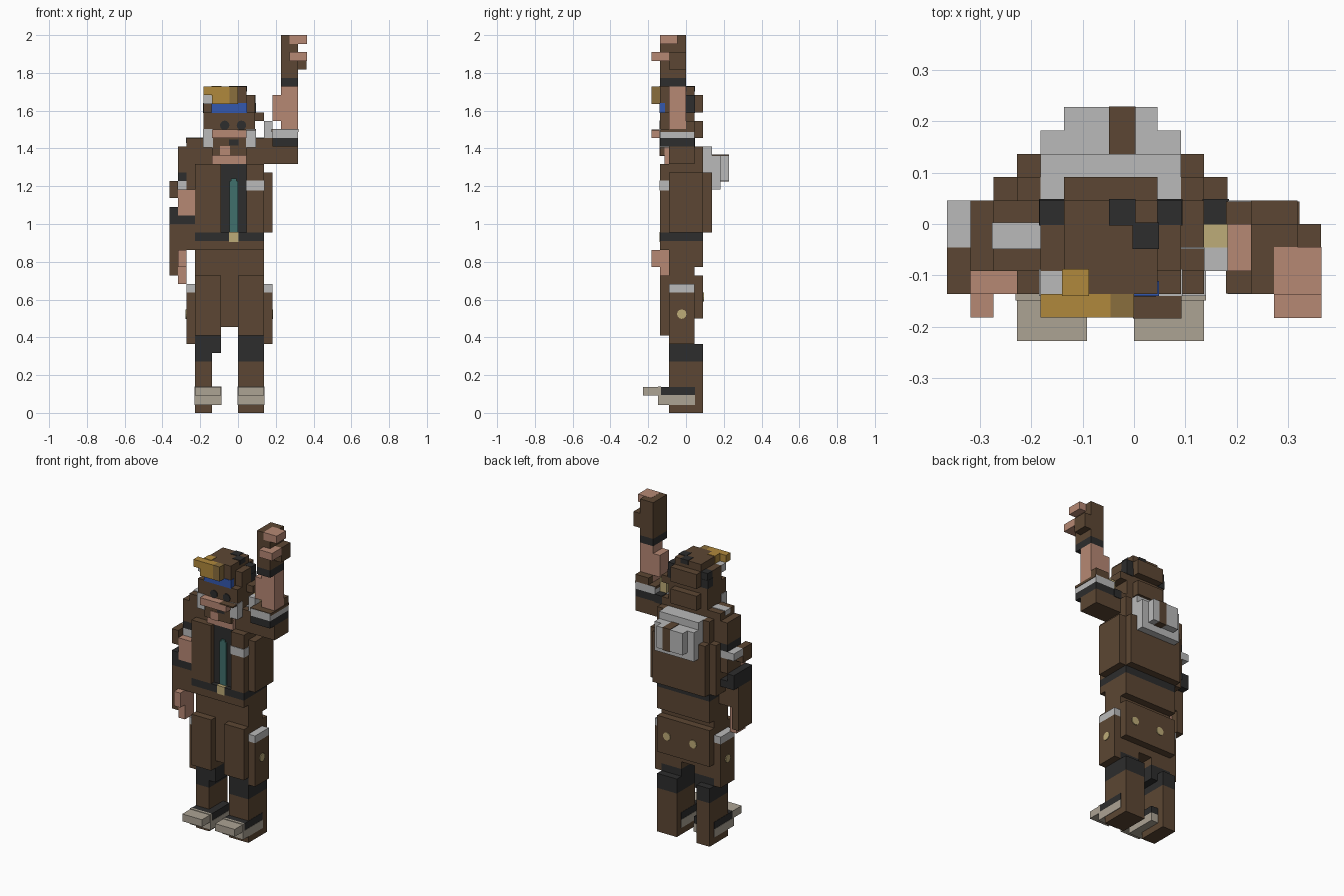
import bpy, bmesh, math
from mathutils import Matrix, Vector

if "Cube" in bpy.data.objects:
    bpy.data.objects.remove(bpy.data.objects["Cube"])

UNIT = 2 / 44          # one block of the figure
PAINT = 0.07           # lift of painted areas, in blocks

COLOURS = dict(
    brown=(.107, .062, .033), skin=(.468, .246, .174), black=(.026, .026, .026),
    silver=(.491, .491, .491), stone=(.413, .366, .296), gold=(.434, .25, .045),
    dark_gold=(.254, .156, .048), blue=(.034, .098, .429), teal=(.051, .162, .15),
    pale_yellow=(.515, .413, .188))
materials = {}
for label, rgb in COLOURS.items():
    mat = bpy.data.materials.new(label)
    mat.use_nodes = True
    mat.diffuse_color = (*rgb, 1)
    mat.node_tree.nodes["Principled BSDF"].inputs["Base Color"].default_value = (*rgb, 1)
    materials[label] = mat


def finish(name, colour, bm):
    mesh = bpy.data.meshes.new(name)
    bm.to_mesh(mesh)
    bm.free()
    mesh.materials.append(materials[colour])
    bpy.context.collection.objects.link(bpy.data.objects.new(name, mesh))


def box(name, colour, x, y, z, grow=0.0):
    """Block between block-grid limits, optionally swollen a little."""
    spans = (x, y, z)
    centre = Vector([(a + b) / 2 for a, b in spans]) * UNIT
    size = Vector([b - a + 2 * grow for a, b in spans]) * UNIT
    bm = bmesh.new()
    bmesh.ops.create_cube(bm, size=1, matrix=Matrix.Translation(centre) @ Matrix.Diagonal((*size, 1)))
    finish(name, colour, bm)


def paint(name, colour, x, y, z):
    box(name, colour, x, y, z, PAINT)


def pair(name, colour, x, y, z, grow=0.0):
    """Left block and its mirror image across the body's middle plane."""
    box("left_" + name, colour, x, y, z, grow)
    box("right_" + name, colour, (-2 - x[1], -2 - x[0]), y, z, grow)


def button(name, colour, at, axis):
    """Thin round plate facing along the axis."""
    turn = Vector((0, 0, 1)).rotation_difference(Vector(axis)).to_matrix().to_4x4()
    bm = bmesh.new()
    bmesh.ops.create_cone(bm, cap_ends=True, segments=12, radius1=UNIT * .55, radius2=UNIT * .55,
                          depth=UNIT * .2, matrix=Matrix.Translation(Vector(at) * UNIT) @ turn)
    finish(name, colour, bm)


# Legs and shoes
box("left_lower_leg", "brown", (0, 3), (-2, 2), (0, 6))
box("right_lower_leg", "brown", (-5, -3), (-2, 2), (0, 6))
box("left_knee", "black", (0, 3), (-2, 2), (6, 8))
box("right_knee", "black", (-5, -3), (-2, 2), (6, 8))
pair("thigh_band", "black", (0, 3), (-2, 1), (7, 9))
pair("shoe_toe", "stone", (0, 3), (-5, -3), (2, 3))
pair("shoe_sole", "stone", (0, 3), (-3, 1), (1, 2), PAINT)
pair("shoe_upper", "black", (0, 3), (-3, 1), (2, 3), PAINT / 2)
pair("shoe_tongue", "stone", (0, 3), (-3.2, -3), (1, 3), PAINT)

# Hips and coat skirt
box("hip_core", "brown", (-5, 3), (-2, 1), (10, 17))
pair("front_flap", "brown", (0, 3), (-3, -2), (9, 16))
pair("thigh", "brown", (0, 3), (-2, 1), (9, 10))
pair("side_flap", "brown", (3, 4), (-2, 1), (8, 14))
pair("pocket_trim", "silver", (3, 4), (-2, 1), (14, 15))
box("back_flap", "brown", (-5, 3), (1, 2), (11, 16))
box("pelvis", "brown", (-5, 3), (-2, 2), (17, 20))
box("front_waist", "brown", (-5, 3), (-3, -2), (19, 20))
button("left_side_button", "pale_yellow", (4, -.5, 11.5), (1, 0, 0))
button("right_side_button", "pale_yellow", (-6, -.5, 11.5), (-1, 0, 0))
for side, x in (("left", 1.5), ("right", -2.5)):
    button(side + "_back_button", "pale_yellow", (x, 2, 13.5), (0, 1, 0))

# Torso, shirt and belt
box("belt", "black", (-5, 3), (-3, 2), (20, 21))
paint("buckle", "pale_yellow", (-1, 0), (-3, -2), (20, 21))
box("torso", "brown", (-5, 3), (-2, 2), (21, 29))
box("shirt", "black", (-2, 1), (-2.4, -2), (21, 29))
box("tie", "teal", (-1, 0), (-2.6, -2.4), (21, 27))
box("tie_knot", "teal", (-.8, -.2), (-2.6, -2.4), (27, 27.3))
box("right_lapel", "brown", (-5, -2), (-3, -2), (21, 29))
box("left_lapel", "brown", (1, 3), (-3, -2), (21, 29))
paint("chest_badge", "silver", (1, 3), (-3, -2), (26, 27))
pair("side_panel", "brown", (3, 4), (-2, 2), (21, 28))
box("back_panel", "brown", (-5, 3), (2, 3), (21, 28))
box("shoulders", "brown", (-6, 4), (-2, 1), (29, 32))
box("upper_back", "brown", (-5, 3), (1, 2), (29, 31))
paint("shoulder_mark", "silver", (-6, -4), (-1, 0), (31.5, 32))

# Hood hanging on the back
box("hood_collar", "silver", (-4, 2), (1, 3), (28, 31))
box("hood", "silver", (-4, 2), (3, 4), (26, 30))
box("hood_outer", "silver", (-3, 1), (4, 5), (27, 30))
paint("hood_stripe", "brown", (-1, 0), (3, 4.95), (27, 30))

# Lowered right arm
box("right_upper_arm", "brown", (-7, -5), (-2, 1), (28, 31))
box("right_sleeve_band", "black", (-7, -5), (-2, 1), (27, 28))
box("right_cuff", "silver", (-7, -5), (-2, 1), (26, 27))
box("right_cuff_side", "silver", (-8, -7), (-1, 1), (26, 27))
box("right_elbow_knob", "brown", (-8, -7), (-3, -1), (25, 27))
box("right_elbow", "brown", (-7, -5), (-2, 1), (24, 26))
box("right_forearm_skin", "skin", (-7, -5), (-3, -2), (23, 26))
box("right_glove_band", "black", (-7, -5), (-3, 1), (22, 23))
box("right_glove_side", "black", (-8, -7), (-3, 1), (22, 24))
box("right_glove", "brown", (-8, -5), (-3, 0), (19, 22))
box("right_glove_back", "brown", (-8, -7), (-3, 0), (16, 19))
box("right_fingers", "skin", (-7, -6), (-3, -1), (15, 19))
box("right_thumb", "skin", (-7, -6), (-4, -3), (17, 19))

# Raised left arm
box("left_upper_arm", "brown", (4, 7), (-2, 1), (29, 31))
box("left_sleeve_band", "black", (4, 7), (-3, 1), (31, 32))
box("left_cuff", "silver", (4, 7), (-3, 1), (32, 33))
paint("left_cuff_top", "brown", (4, 7), (-2.9, .9), (32.8, 33))
box("left_cuff_back", "brown", (5, 7), (0, 1), (33, 34))
box("left_cuff_tab", "silver", (3, 4), (-2, -1), (32, 34))
box("left_cuff_pin", "pale_yellow", (3, 4), (-1, 0), (32, 34))
paint("left_shoulder_patch", "black", (3, 4), (0, 1), (31, 32))
paint("left_shoulder_mark", "silver", (2, 3), (-1, 0), (31.5, 32))
box("left_forearm", "skin", (5, 7), (-2, 0), (33, 38))
box("left_forearm_side", "skin", (4, 5), (-2, 0), (34, 37))
box("left_glove_band", "black", (5, 7), (-3, 0), (38, 39))
box("left_glove", "brown", (5, 7), (-3, 0), (39, 44))
box("left_glove_edge", "brown", (7, 8), (-2, 0), (40, 42))
box("left_finger", "skin", (6, 8), (-3, -1), (43, 44), PAINT / 4)
box("left_thumb", "skin", (6, 8), (-4, -2), (41, 42), PAINT / 4)

# Head and face
box("neck", "skin", (-3, 1), (-2.5, 1), (29, 31))
box("beard", "brown", (-3, 1), (-3, -2), (30, 32))
paint("chin", "skin", (-2, -1), (-3, -2.5), (30, 31))
paint("mouth", "black", (-1, 0), (-3, -2.5), (31.2, 31.8))
box("head", "brown", (-4, 2), (-3, 1), (32, 35))
box("back_hair", "brown", (-3, 1), (1, 2), (32, 34))
box("cheeks", "skin", (-3, 1), (-4, -3), (32, 33))
box("cheek_shade", "brown", (0, 2), (-4, -3), (32.9, 33), PAINT / 2)
pair("sideburn", "silver", (1, 2), (-3, -2), (31, 33), PAINT)
box("ear_knob", "brown", (2, 3), (-1, 1), (34, 35))
for side, x in (("left", .4), ("right", -1.55)):
    button(side + "_eye", "black", (x, -3, 33.5), (0, -1, 0))

# Hat with band, badge and straps
box("hat_base", "brown", (-4, 2), (-2, 1), (35, 37))
box("hat_crown", "brown", (-3, 1), (-3, 1), (35, 38))
box("hat_back", "brown", (-3, 1), (1, 2), (35, 37))
paint("hat_band", "blue", (-3, 1), (-3, -2.5), (35, 36))
pair("hat_strap", "black", (1, 2), (0, 1), (35, 36), PAINT)
pair("hat_strap_top", "black", (1, 2), (0, 1), (36, 37), PAINT / 2)
box("hat_badge_top", "gold", (-4, -1), (-4, -3), (37, 38))
box("hat_badge", "gold", (-3, -1), (-4, -3), (36, 37))
box("hat_badge_shade", "dark_gold", (-1, 0), (-4, -3), (36, 38))
box("hat_badge_end", "silver", (-4, -3), (-3, -2), (36, 37))
paint("hat_badge_inlay", "gold", (-3, -2), (-3, -2), (37, 38))
paint("hat_patch_back", "black", (-1, 0), (0, 1), (37.5, 38))
paint("hat_patch_front", "black", (0, 1), (-1, 0), (37.5, 38))
